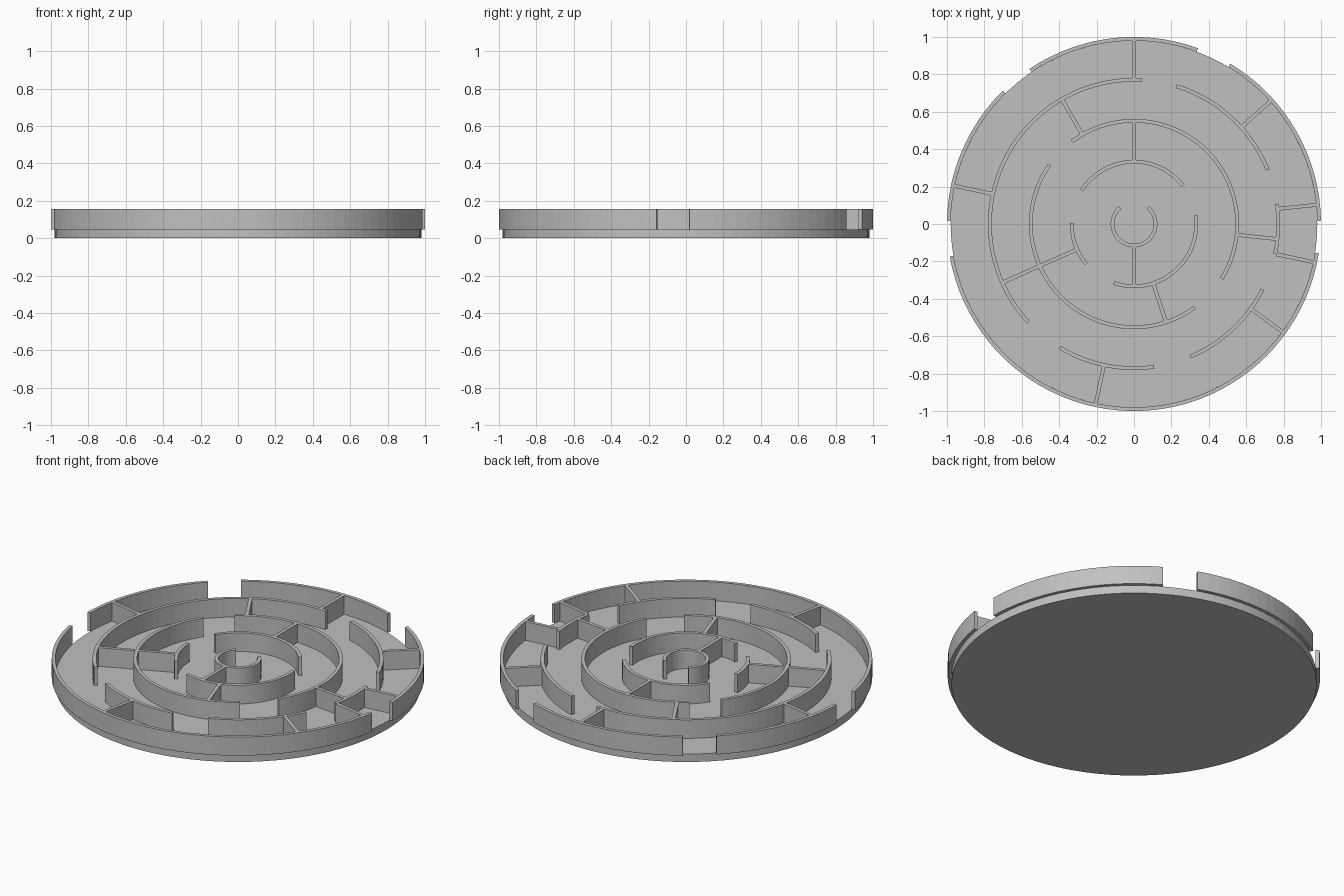
import bpy, bmesh, math
from mathutils import Matrix

cube = bpy.data.objects.get("Cube")
if cube:
    bpy.data.objects.remove(cube)

BASE_TOP, WALL_TOP, THICK = 0.047, 0.157, 0.02
RINGS = [0.125, 0.343, 0.562, 0.781, 1.0]   # outer radius, centre to rim

grey = bpy.data.materials.new("light grey")
grey.use_nodes = True
grey.diffuse_color = (0.53, 0.53, 0.53, 1)
grey.node_tree.nodes["Principled BSDF"].inputs["Base Color"].default_value = grey.diffuse_color


def add_object(name, bm):
    bmesh.ops.recalc_face_normals(bm, faces=bm.faces)
    mesh = bpy.data.meshes.new(name)
    bm.to_mesh(mesh)
    bm.free()
    mesh.materials.append(grey)
    obj = bpy.data.objects.new(name, mesh)
    bpy.context.collection.objects.link(obj)


def arc_wall(name, ring, start, end):
    """Curved wall, swept counter-clockwise between two angles in degrees."""
    outer = RINGS[ring]
    inner = outer - THICK
    steps = max(2, round((end - start) / 3.6))
    bm = bmesh.new()
    loops = []
    for i in range(steps + 1):
        a = math.radians(start + (end - start) * i / steps)
        loops.append([bm.verts.new((r * math.cos(a), r * math.sin(a), z))
                      for r, z in ((inner, BASE_TOP), (outer, BASE_TOP),
                                   (outer, WALL_TOP), (inner, WALL_TOP))])
    for p, q in zip(loops, loops[1:]):
        for k in range(4):
            n = (k + 1) % 4
            bm.faces.new((p[k], p[n], q[n], q[k]))
    bm.faces.new(loops[0])
    bm.faces.new(loops[-1])
    add_object(name, bm)


def spoke_wall(name, inner_ring, outer_ring, angle):
    """Straight radial wall joining two rings."""
    r0 = RINGS[inner_ring] - 0.002
    r1 = RINGS[outer_ring] - THICK + 0.002
    bm = bmesh.new()
    bmesh.ops.create_cube(bm, size=1, matrix=(
        Matrix.Rotation(math.radians(angle), 4, 'Z')
        @ Matrix.Translation(((r0 + r1) / 2, 0, (BASE_TOP + WALL_TOP) / 2))
        @ Matrix.Diagonal((r1 - r0, THICK, WALL_TOP - BASE_TOP, 1))))
    add_object(name, bm)


# Round base plate
bm = bmesh.new()
bmesh.ops.create_cone(bm, cap_ends=True, segments=100, radius1=0.98, radius2=0.98,
                      depth=BASE_TOP, matrix=Matrix.Translation((0, 0, BASE_TOP / 2)))
add_object("base_plate", bm)

# Curved walls of each ring: (start, end) angles
ring_arcs = [
    ("centre_wall", [(131, 409)]),
    ("inner_wall", [(38, 147), (179, 220), (251, 368)]),
    ("middle_wall", [(-32, 127), (145, 306)]),
    ("outer_wall", [(22, 73), (87, 223), (239, 278), (293, 333), (348, 368)]),
    ("rim_wall", [(1, 59), (70, 124), (134.5, 179), (190, 351)]),
]
for ring, (name, arcs) in enumerate(ring_arcs):
    for i, (start, end) in enumerate(arcs, 1):
        arc_wall(f"{name}_{i}", ring, start, end)

# Straight walls grouped by the rings they join
spokes = {
    (0, 1): [270],
    (1, 2): [90, 204, 288],
    (2, 3): [120, 204, 354],
    (3, 4): [6, 42, 90, 168, 258, 324, 348],
}
for (a, b), angles in spokes.items():
    for i, angle in enumerate(angles, 1):
        spoke_wall(f"spoke_wall_{a}{b}_{i}", a, b, angle)
